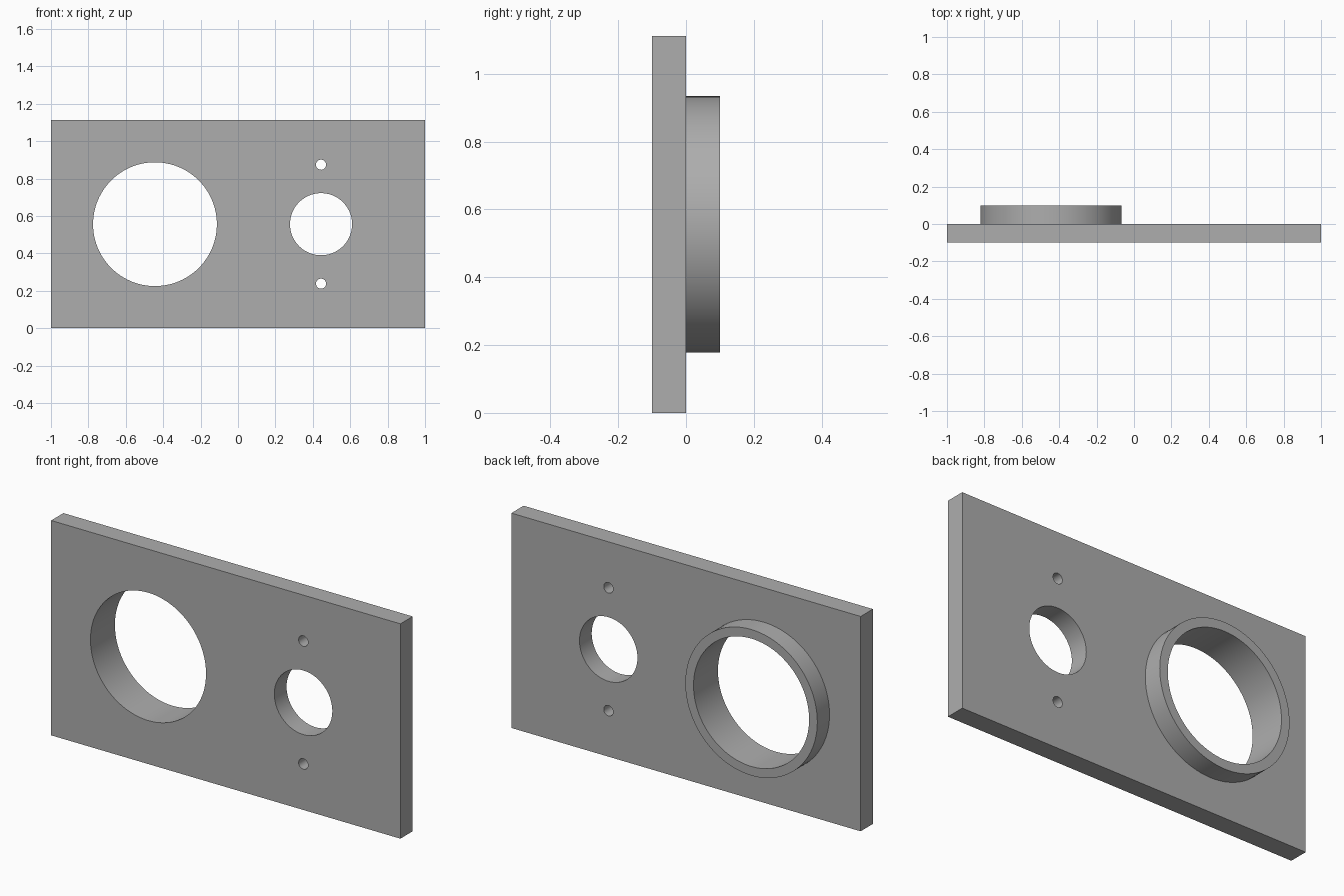
import bpy
import math

if "Cube" in bpy.data.objects:
    bpy.data.objects.remove(bpy.data.objects["Cube"], do_unlink=True)

HEIGHT, THICK = 1.112, 0.1
MID_Z = HEIGHT / 2
PORT_X = 0.444          # both openings sit this far from the centre
COLLAR_DEPTH = 0.1

grey = bpy.data.materials.new("plain grey")
grey.use_nodes = True
colour = (0.42, 0.42, 0.42, 1)
grey.diffuse_color = colour
grey.node_tree.nodes["Principled BSDF"].inputs["Base Color"].default_value = colour


def cylinder(name, x, z, radius, y0, y1, sides=96):
    bpy.ops.mesh.primitive_cylinder_add(
        vertices=sides, radius=radius, depth=y1 - y0,
        location=(x, (y0 + y1) / 2, z), rotation=(math.pi / 2, 0, 0))
    obj = bpy.context.object
    obj.name = name
    obj.data.materials.append(grey)
    return obj


def combine(target, tool, operation):
    mod = target.modifiers.new(tool.name, "BOOLEAN")
    mod.operation, mod.solver, mod.object = operation, "EXACT", tool
    bpy.ops.object.select_all(action="DESELECT")
    bpy.context.view_layer.objects.active = target
    target.select_set(True)
    bpy.ops.object.modifier_apply(modifier=mod.name)
    bpy.data.objects.remove(tool, do_unlink=True)


# Flat mounting plate
bpy.ops.mesh.primitive_cube_add(size=1, location=(0, -THICK / 2, MID_Z))
plate = bpy.context.object
plate.name = "mounting_plate"
plate.scale = (2, THICK, HEIGHT)
bpy.ops.object.transform_apply(location=False, rotation=False, scale=True)
plate.data.materials.append(grey)

# Raised collar on the back
collar = cylinder("collar", -PORT_X, MID_Z, 0.378, -THICK / 2, COLLAR_DEPTH)
combine(plate, collar, "UNION")

# Large bore, small bore and the two screw holes
holes = [("large_bore", -PORT_X, 0, 0.331), ("small_bore", PORT_X, 0, 0.166)]
holes += [("screw_hole", PORT_X, side * 0.318, 0.027) for side in (-1, 1)]
for name, x, dz, radius in holes:
    combine(plate, cylinder(name, x, MID_Z + dz, radius, -0.3, 0.3), "DIFFERENCE")

# Round walls smooth, rims sharp
bpy.ops.object.select_all(action="DESELECT")
plate.select_set(True)
bpy.context.view_layer.objects.active = plate
bpy.ops.object.shade_smooth_by_angle(angle=math.radians(30))
